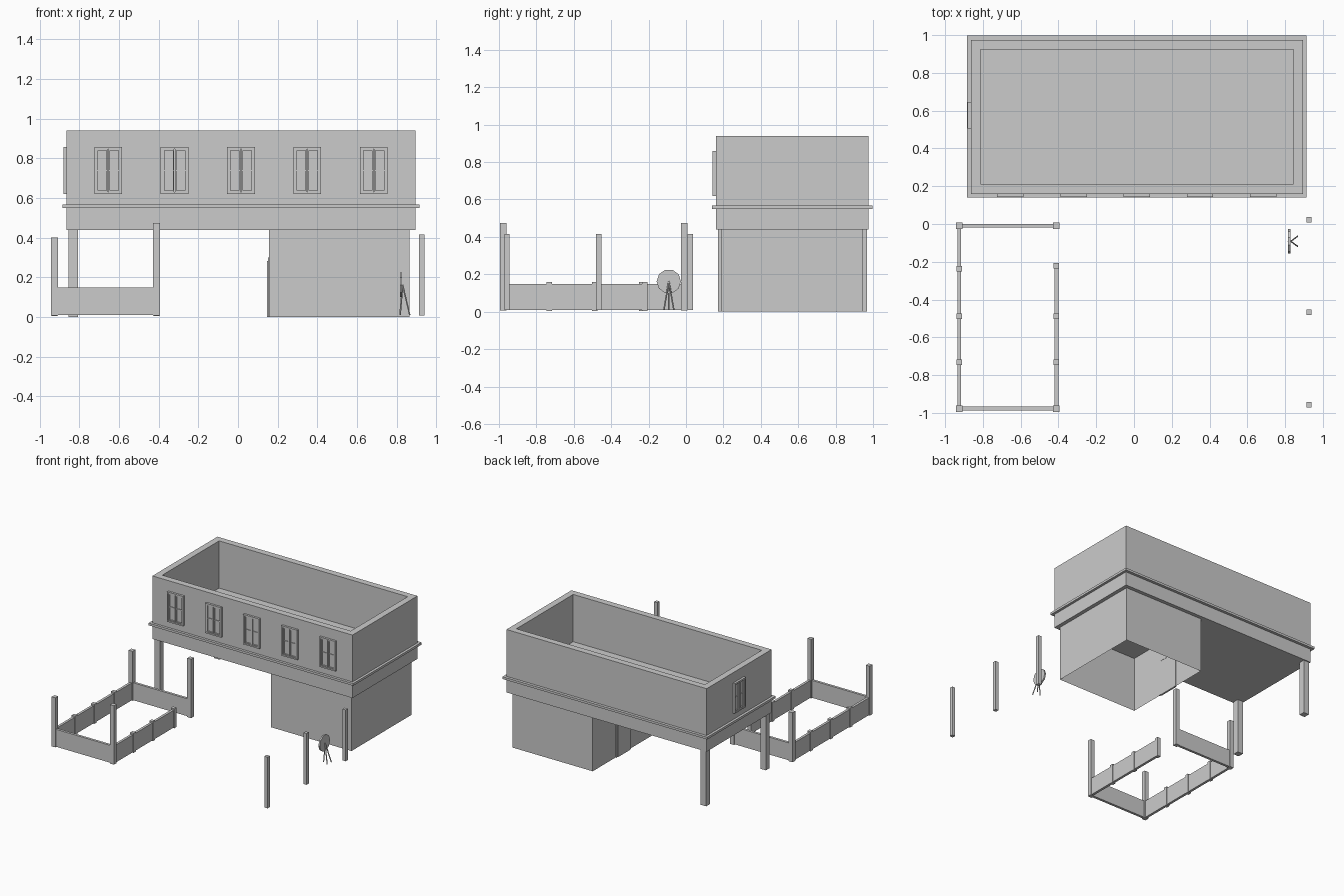
import bpy, bmesh, math
from mathutils import Matrix, Vector

if "Cube" in bpy.data.objects:
    bpy.data.objects.remove(bpy.data.objects["Cube"])


def finish(name, bm):
    me = bpy.data.meshes.new(name)
    bm.to_mesh(me)
    bm.free()
    ob = bpy.data.objects.new(name, me)
    bpy.context.collection.objects.link(ob)
    return ob


def add_box(bm, x0, x1, y0, y1, z0, z1):
    m = Matrix.Translation(((x0 + x1) / 2, (y0 + y1) / 2, (z0 + z1) / 2)) @ \
        Matrix.Diagonal((x1 - x0, y1 - y0, z1 - z0, 1))
    return bmesh.ops.create_cube(bm, size=1, matrix=m)["verts"]


def boxes(name, *specs):
    bm = bmesh.new()
    for s in specs:
        add_box(bm, *s)
    return finish(name, bm)


def post(name, x, y, w, z0, z1):
    return boxes(name, (x - w / 2, x + w / 2, y - w / 2, y + w / 2, z0, z1))


# Upper storey: box with an open, sunken top
bm = bmesh.new()
add_box(bm, -0.864, 0.894, 0.16, 0.975, 0.44, 0.94)
bm.normal_update()
top = max(bm.faces, key=lambda f: f.calc_center_median().z)
bmesh.ops.inset_region(bm, faces=[top], thickness=0.072)
ext = bmesh.ops.extrude_face_region(bm, geom=[top])["geom"]
bmesh.ops.translate(bm, vec=(0, 0, -0.375),
                    verts=[v for v in ext if isinstance(v, bmesh.types.BMVert)])
if top.is_valid:
    bmesh.ops.delete(bm, geom=[top], context="FACES_ONLY")
bmesh.ops.recalc_face_normals(bm, faces=bm.faces)
finish("upper_storey", bm)

# String course around the upper storey
boxes("trim_band",
      (-0.884, 0.914, 0.14, 0.16, 0.55, 0.568), (-0.884, 0.914, 0.975, 0.997, 0.55, 0.568),
      (-0.884, -0.864, 0.16, 0.975, 0.55, 0.568), (0.894, 0.914, 0.16, 0.975, 0.55, 0.568))

# Ground floor room: four thin walls, open below
bm = bmesh.new()
add_box(bm, 0.157, 0.864, 0.19, 0.946, 0, 0.44)
bm.normal_update()
bmesh.ops.delete(bm, geom=[f for f in bm.faces if abs(f.normal.z) > 0.5], context="FACES")
finish("ground_room", bm)

# Door in the room's left wall
boxes("door_frame", (0.15, 0.162, 0.475, 0.492, 0, 0.30), (0.15, 0.162, 0.645, 0.662, 0, 0.30),
      (0.15, 0.162, 0.492, 0.645, 0.283, 0.30))
boxes("door", (0.146, 0.16, 0.492, 0.645, 0, 0.283))

# Columns under the overhang
for tag, y in (("front", 0.194), ("back", 0.943)):
    post("column_" + tag, -0.83, y, 0.048, 0, 0.44)


# Windows: outer frame, two sashes with a crossbar, glass
def window(name, place):
    bm = bmesh.new()

    def ring(u0, u1, z0, z1, t, d):
        add_box(bm, u0, u0 + t, -d, 0, z0, z1)
        add_box(bm, u1 - t, u1, -d, 0, z0, z1)
        add_box(bm, u0 + t, u1 - t, -d, 0, z0, z0 + t)
        add_box(bm, u0 + t, u1 - t, -d, 0, z1 - t, z1)

    ring(-0.07, 0.07, 0.62, 0.858, 0.011, 0.017)
    for a, b in ((-0.059, -0.002), (0.002, 0.059)):
        ring(a, b, 0.631, 0.847, 0.007, 0.012)
        add_box(bm, a + 0.007, b - 0.007, -0.009, 0, 0.736, 0.742)
    add_box(bm, -0.059, 0.059, -0.004, 0, 0.631, 0.847)
    ob = finish(name, bm)
    ob.matrix_world = place
    return ob


for i in range(5):
    window(f"front_window_{i + 1}", Matrix.Translation((0.015 + (i - 2) * 0.3345, 0.16, 0)))
window("side_window", Matrix.Translation((-0.864, 0.576, 0)) @ Matrix.Rotation(-math.pi / 2, 4, "Z"))

# Fenced pen: corner posts, panels, short posts
LX, RX, FY, BY = -0.925, -0.411, -0.977, -0.009
for sy, y in (("front", FY), ("back", BY)):
    post(f"pen_corner_{sy}_left", LX, y, 0.034, 0.007, 0.40)
    post(f"pen_corner_{sy}_right", RX, y, 0.034, 0.007, 0.475)
    boxes(f"pen_panel_{sy}", (LX, RX, y - 0.01, y + 0.01, 0.01, 0.148))
boxes("pen_panel_left", (LX - 0.01, LX + 0.01, FY, BY, 0.01, 0.148))
boxes("pen_panel_right", (RX - 0.01, RX + 0.01, FY, -0.22, 0.01, 0.148))
for side, x, ys in (("left", LX, (-0.236, -0.488, -0.731)), ("right", RX, (-0.22, -0.488, -0.731))):
    for i, y in enumerate(ys):
        post(f"pen_post_{side}_{i + 1}", x, y, 0.029, 0.005, 0.16)

# Free-standing posts on the right
for i, y in enumerate((0.023, -0.467, -0.957)):
    post(f"yard_post_{i + 1}", 0.926, y, 0.028, 0.008, 0.415)

# Round target on a tripod
C = Vector((0.822, -0.092, 0.162))
bm = bmesh.new()
bmesh.ops.create_cone(bm, cap_ends=True, segments=10, radius1=0.065, radius2=0.065, depth=0.012,
                      matrix=Matrix.Translation(C) @ Matrix.Rotation(math.pi / 2, 4, "Y"))
finish("target_disc", bm)
for i, (fx, fy) in enumerate(((0.866, -0.065), (0.866, -0.118), (0.817, -0.092))):
    foot, head = Vector((fx, fy, 0.01)), C + Vector((0.008, 0, 0))
    d = head - foot
    bm = bmesh.new()
    bmesh.ops.create_cone(bm, cap_ends=True, segments=6, radius1=0.004, radius2=0.004, depth=d.length,
                          matrix=Matrix.Translation((foot + head) / 2) @
                          d.to_track_quat("Z", "Y").to_matrix().to_4x4())
    finish(f"target_leg_{i + 1}", bm)
